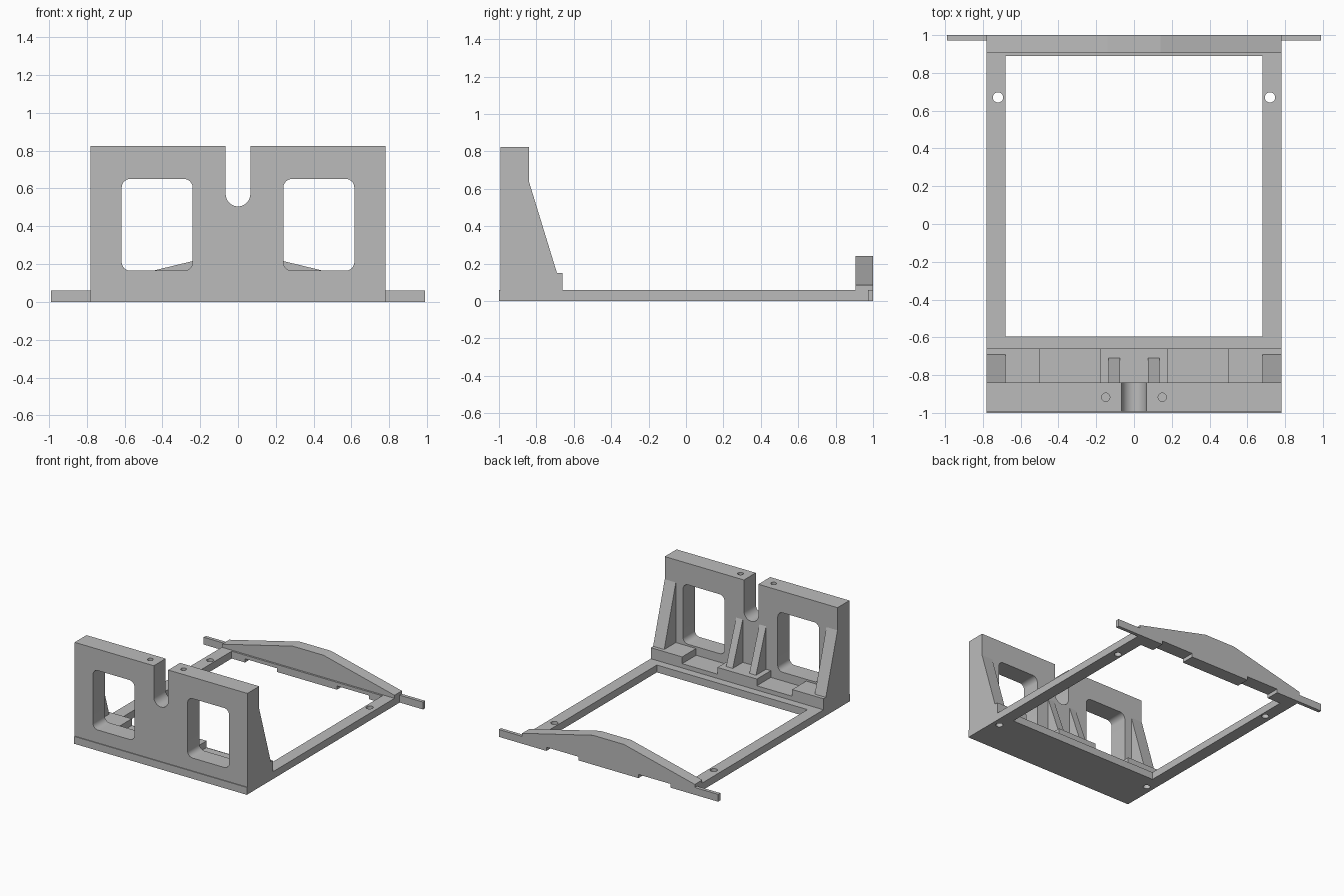
import bpy, bmesh, math
from mathutils import Matrix, Vector

cube = bpy.data.objects.get("Cube")
if cube:
    bpy.data.objects.remove(cube, do_unlink=True)

grey = bpy.data.materials.new("plain grey")
grey.use_nodes = True
grey.diffuse_color = (0.5, 0.5, 0.5, 1)
grey.node_tree.nodes["Principled BSDF"].inputs["Base Color"].default_value = (0.5, 0.5, 0.5, 1)


def prism(name, outline, axis, lo, hi):
    """Extrude a 2D outline along x, y or z."""
    place = {"x": lambda a, b, d: (d, a, b),
             "y": lambda a, b, d: (a, d, b),
             "z": lambda a, b, d: (a, b, d)}[axis]
    bm = bmesh.new()
    face = bm.faces.new([bm.verts.new(place(a, b, lo)) for a, b in outline])
    ext = bmesh.ops.extrude_face_region(bm, geom=[face])
    verts = [v for v in ext["geom"] if isinstance(v, bmesh.types.BMVert)]
    bmesh.ops.translate(bm, verts=verts, vec=Vector(place(0, 0, hi - lo)))
    bmesh.ops.recalc_face_normals(bm, faces=bm.faces)
    mesh = bpy.data.meshes.new(name)
    bm.to_mesh(mesh)
    bm.free()
    mesh.materials.append(grey)
    obj = bpy.data.objects.new(name, mesh)
    bpy.context.collection.objects.link(obj)
    return obj


def box(name, x0, x1, y0, y1, z0, z1):
    return prism(name, [(x0, y0), (x1, y0), (x1, y1), (x0, y1)], "z", z0, z1)


def arc(cx, cy, r, start, end, n):
    return [(cx + r * math.cos(math.radians(start + (end - start) * i / n)),
             cy + r * math.sin(math.radians(start + (end - start) * i / n)))
            for i in range(n + 1)]


def hole(x, y, r, z0, z1):
    return prism("hole_cutter", arc(x, y, r, 0, 360, 32)[:-1], "z", z0, z1)


def cut(obj, cutters):
    """Subtract the cutters, then remove them."""
    bpy.context.view_layer.objects.active = obj
    for c in cutters:
        c.hide_render = True
        mod = obj.modifiers.new("cut", "BOOLEAN")
        mod.operation = "DIFFERENCE"
        mod.solver = "EXACT"
        mod.object = c
        bpy.ops.object.modifier_apply(modifier=mod.name)
        bpy.data.objects.remove(c, do_unlink=True)


def smooth(obj):
    bpy.ops.object.select_all(action="DESELECT")
    obj.select_set(True)
    bpy.context.view_layer.objects.active = obj
    bpy.ops.object.shade_smooth_by_angle(angle=math.radians(25))


def span(side, a, b):
    """Mirror an x range to the given side."""
    return sorted((side * a, side * b))


W = 0.78           # half width of body
BASE = 0.06        # base frame height
LEDGE = 0.15       # raised ledge height

# Base frame with open middle, rail holes and rear underside notches
frame = box("base_frame", -W, W, -1, 1, 0, BASE)
cutters = [box("opening_cutter", -0.68, 0.68, -0.595, 0.89, -1, 1)]
for s in (-1, 1):
    cutters.append(hole(s * 0.72, 0.67, 0.027, -0.1, 0.2))
    cutters.append(hole(s * 0.72, -0.71, 0.027, -0.1, 0.05))
    cutters.append(box("notch_cutter", *span(s, 0.27, 0.56), 0.8, 1.1, -0.1, 0.03))
cut(frame, cutters)
smooth(frame)

# Upright front panel with two windows, a centre slot and top holes
panel = prism("front_panel", [(-W, BASE), (W, BASE), (W, 0.825), (-W, 0.825)], "y", -0.993, -0.84)
slot = arc(0, 0.57, 0.065, 180, 360, 24) + [(0.065, 1), (-0.065, 1)]
cutters = [prism("slot_cutter", slot, "y", -1.2, -0.7)]
R = 0.045
for s in (-1, 1):
    x0, x1 = span(s, 0.24, 0.615)
    z0, z1 = 0.165, 0.65
    outline = (arc(x0 + R, z0 + R, R, 180, 270, 8) + arc(x1 - R, z0 + R, R, 270, 360, 8)
               + arc(x1 - R, z1 - R, R, 0, 90, 8) + arc(x0 + R, z1 - R, R, 90, 180, 8))
    cutters.append(prism("window_cutter", outline, "y", -1.2, -0.7))
    cutters.append(hole(s * 0.15, -0.917, 0.022, 0.7, 1))
cut(panel, cutters)
smooth(panel)

# Ledge behind the panel: high at centre and ends, lower between
box("centre_ledge", -0.178, 0.178, -0.84, -0.66, BASE, LEDGE)
for s, side in ((-1, "right"), (1, "left")):
    box(side + "_low_ledge", *span(s, 0.178, 0.497), -0.84, -0.66, BASE, 0.095)
    box(side + "_end_ledge", *span(s, 0.497, W), -0.84, -0.66, BASE, LEDGE)
    # Sloped braces between ledge and panel
    prism(side + "_outer_gusset", [(-0.84, LEDGE), (-0.69, LEDGE), (-0.84, 0.64)],
          "x", *span(s, 0.68, W))
    prism(side + "_inner_rib", [(-0.84, LEDGE), (-0.71, LEDGE), (-0.84, 0.5)],
          "x", *span(s, 0.075, 0.135))
    # Thin mounting ears at the rear corners
    box(side + "_rear_ear", *span(s, W, 0.99), 0.972, 1, 0, BASE)

# Arched rear crossbar
prism("rear_crossbar", [(-W, BASE), (W, BASE), (W, 0.085), (0.14, 0.24),
                        (-0.14, 0.24), (-W, 0.085)], "y", 0.905, 1)
